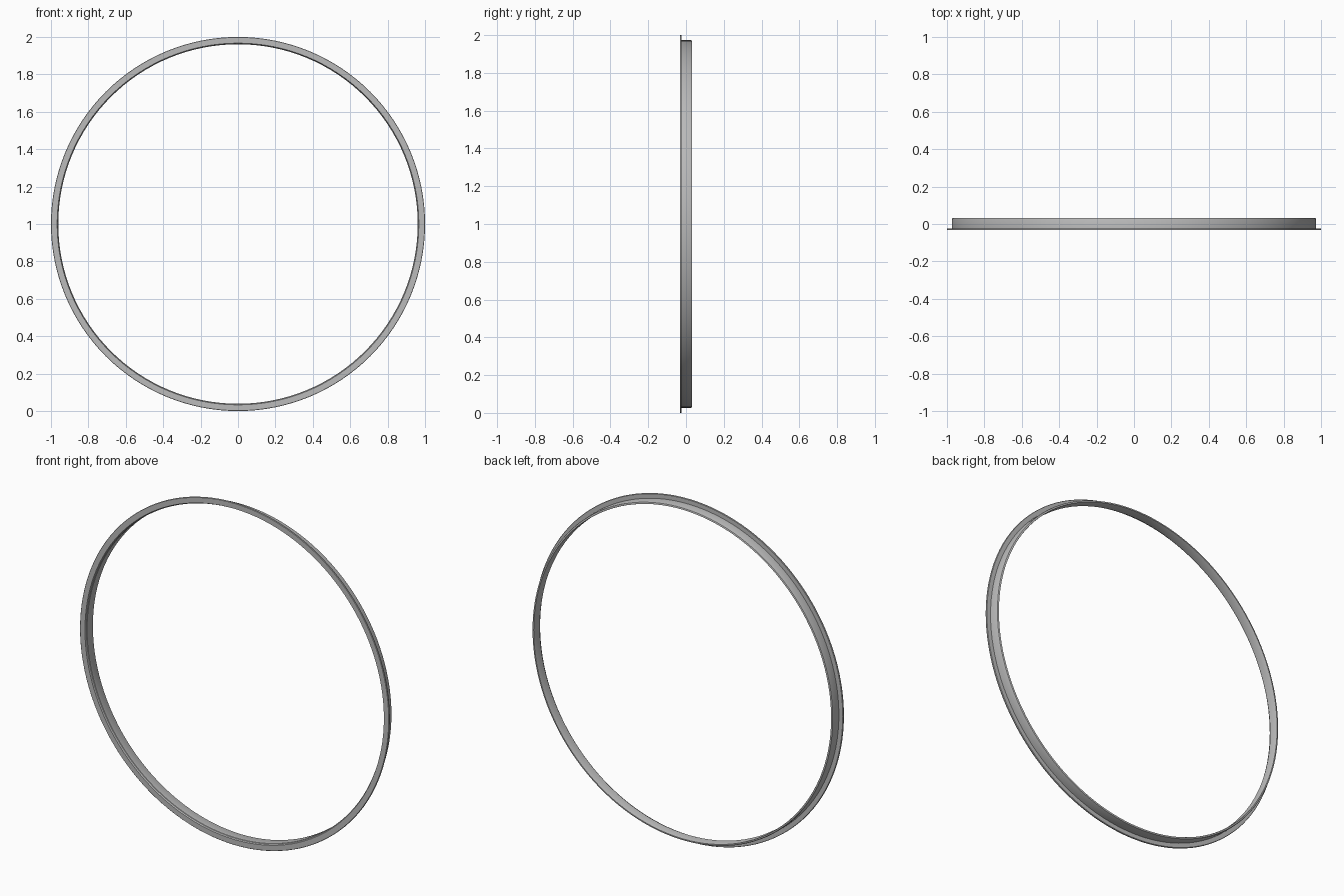
import bpy, bmesh, math
from mathutils import Matrix, Vector

cube = bpy.data.objects.get("Cube")
if cube:
    bpy.data.objects.remove(cube, do_unlink=True)

SEGMENTS = 128

# Plain grey metal
metal = bpy.data.materials.new("grey_metal")
metal.use_nodes = True
grey = (0.5, 0.5, 0.5, 1.0)
metal.diffuse_color = grey
metal.node_tree.nodes["Principled BSDF"].inputs["Base Color"].default_value = grey


def lathe(name, profile):
    """Turn a closed (radius, y) profile around the ring axis."""
    bm = bmesh.new()
    axis = Vector((0, 1, 0))
    rings = []
    for i in range(SEGMENTS):
        turn = Matrix.Rotation(2 * math.pi * i / SEGMENTS, 3, axis)
        rings.append([bm.verts.new(turn @ Vector((r, y, 0))) for r, y in profile])
    n = len(profile)
    for i, ring in enumerate(rings):
        after = rings[(i + 1) % SEGMENTS]
        for j in range(n):
            k = (j + 1) % n
            bm.faces.new((ring[j], ring[k], after[k], after[j]))
    bmesh.ops.recalc_face_normals(bm, faces=bm.faces)
    mesh = bpy.data.meshes.new(name)
    bm.to_mesh(mesh)
    bm.free()
    mesh.materials.append(metal)
    obj = bpy.data.objects.new(name, mesh)
    bpy.context.collection.objects.link(obj)
    obj.location.z = 1
    bpy.ops.object.select_all(action="DESELECT")
    obj.select_set(True)
    bpy.context.view_layer.objects.active = obj
    bpy.ops.object.shade_smooth_by_angle(angle=math.radians(30))
    return obj


# Thin front flange flowing into a sleeve with a rounded back lip
lathe("flanged_ring", [
    (0.967, -0.033), (0.998, -0.033), (1.0, -0.031), (1.0, -0.025),
    (0.998, -0.023), (0.973, -0.023), (0.973, 0.026), (0.971, 0.031),
    (0.967, 0.033), (0.962, 0.033), (0.961, 0.031), (0.961, -0.022),
    (0.964, -0.024),
])
